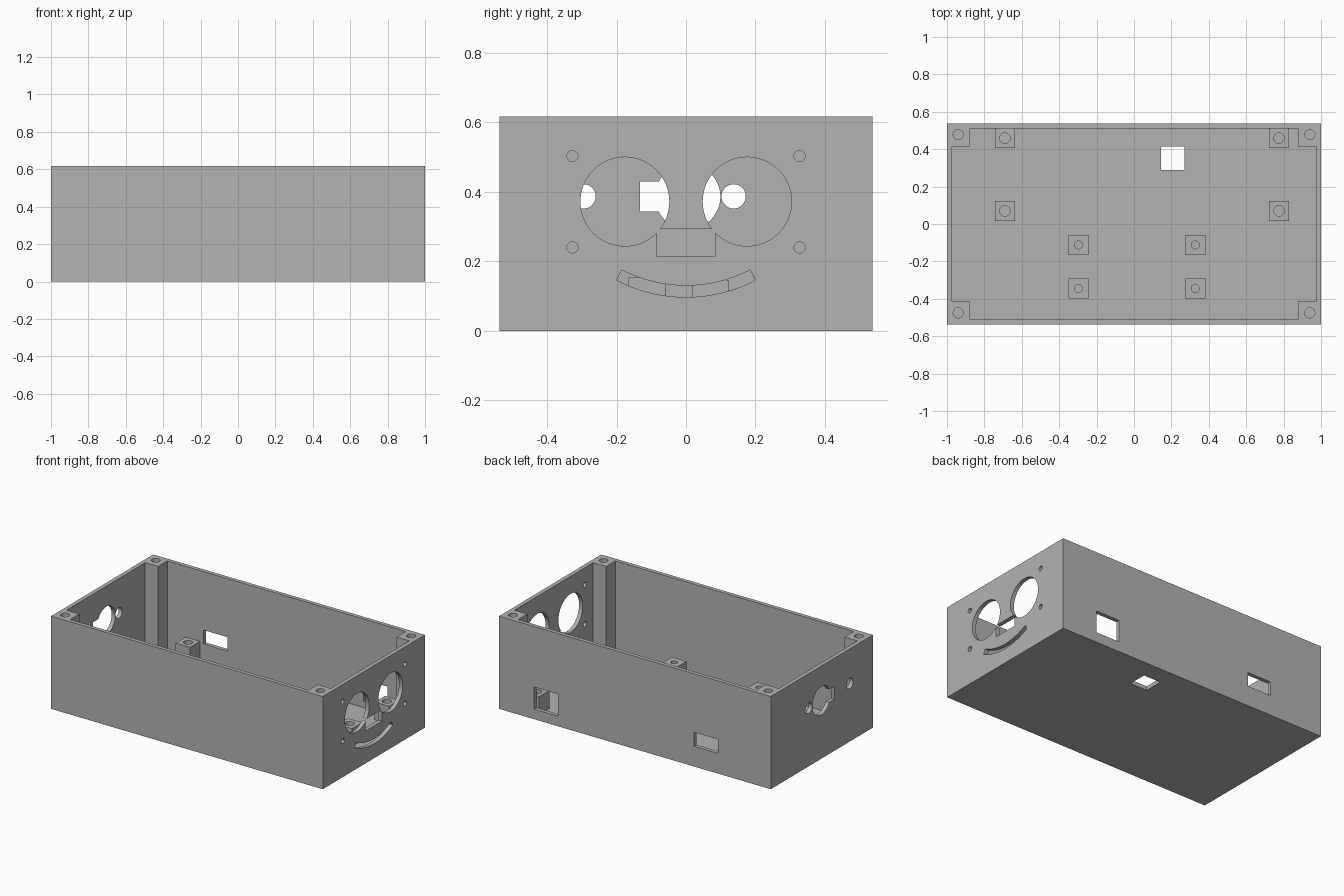
import bpy, bmesh
from math import cos, sin, pi, radians

if "Cube" in bpy.data.objects:
    bpy.data.objects.remove(bpy.data.objects["Cube"], do_unlink=True)

GREY = (0.45, 0.45, 0.45, 1)
grey = bpy.data.materials.new("plain grey")
grey.use_nodes = True
grey.diffuse_color = GREY
grey.node_tree.nodes["Principled BSDF"].inputs["Base Color"].default_value = GREY

PLACE = {
    "x": lambda a, b, d: (d, a, b),
    "y": lambda a, b, d: (a, d, b),
    "z": lambda a, b, d: (a, b, d),
}


def prism(name, outline, axis, lo, hi):
    """Extrude a flat outline along an axis from lo to hi."""
    bm = bmesh.new()
    ends = [[bm.verts.new(PLACE[axis](a, b, d)) for a, b in outline] for d in (lo, hi)]
    bm.faces.new(ends[0])
    bm.faces.new(ends[1])
    n = len(outline)
    for i in range(n):
        j = (i + 1) % n
        bm.faces.new((ends[0][i], ends[0][j], ends[1][j], ends[1][i]))
    bmesh.ops.recalc_face_normals(bm, faces=bm.faces)
    mesh = bpy.data.meshes.new(name)
    bm.to_mesh(mesh)
    bm.free()
    mesh.materials.append(grey)
    obj = bpy.data.objects.new(name, mesh)
    bpy.context.collection.objects.link(obj)
    return obj


def rect(a0, a1, b0, b1):
    return [(a0, b0), (a1, b0), (a1, b1), (a0, b1)]


def disc(a, b, r, n=32):
    return [(a + r * cos(2 * pi * i / n), b + r * sin(2 * pi * i / n)) for i in range(n)]


def activate(obj):
    bpy.ops.object.select_all(action="DESELECT")
    obj.select_set(True)
    bpy.context.view_layer.objects.active = obj


def cut(target, outline, axis, lo, hi):
    """Remove a prism from the target."""
    cutter = prism("cutter", outline, axis, lo, hi)
    cutter.hide_render = True
    activate(target)
    mod = target.modifiers.new("cut", "BOOLEAN")
    mod.operation = "DIFFERENCE"
    mod.solver = "EXACT"
    mod.object = cutter
    bpy.ops.object.modifier_apply(modifier=mod.name)
    bpy.data.objects.remove(cutter, do_unlink=True)


def finish(obj):
    activate(obj)
    bpy.ops.object.shade_smooth_by_angle(angle=radians(25))


HALF_Y, TOP, FLOOR = 0.537, 0.617, 0.027

# Open case; the cross-shaped cavity leaves a square post in each corner
case = prism("case", rect(-1, 1, -HALF_Y, HALF_Y), "z", 0, TOP)
X, Y, PX, PY = 0.973, 0.511, 0.878, 0.414
cavity = [(-PX, -Y), (PX, -Y), (PX, -PY), (X, -PY), (X, PY), (PX, PY),
          (PX, Y), (-PX, Y), (-PX, PY), (-X, PY), (-X, -PY), (-PX, -PY)]
cut(case, cavity, "z", FLOOR, 1)

# Lid screw holes in the posts
for x in (-0.94, 0.94):
    for y in (-0.475, 0.478):
        cut(case, disc(x, y, 0.027), "z", 0.3, 1)

# Face panel: two eyes, nose notch, smile and four screw holes
for side in (-1, 1):
    cut(case, disc(side * 0.176, 0.372, 0.128, 64), "x", 0.9, 1.1)
    for z in (0.24, 0.503):
        cut(case, disc(side * 0.327, z, 0.016), "x", 0.9, 1.1)
cut(case, rect(-0.085, 0.085, 0.215, 0.293), "x", 0.9, 1.1)
angles = [radians(-27.5 + 55 * i / 24) for i in range(25)]
smile = [(0.433 * sin(t), 0.53 - 0.433 * cos(t)) for t in angles]
smile += [(0.4 * sin(t), 0.53 - 0.4 * cos(t)) for t in reversed(angles)]
cut(case, smile, "x", 0.9, 1.1)

# Connector panel: keyed round opening and two screw holes
cut(case, disc(0.005, 0.386, 0.094, 48), "x", -1.1, -0.9)
cut(case, rect(-0.133, 0, 0.343, 0.43), "x", -1.1, -0.9)
for y in (-0.295, 0.137):
    cut(case, disc(y, 0.387, 0.035), "x", -1.1, -0.9)

# Port openings in the back wall and the floor
cut(case, rect(0.566, 0.743, 0.067, 0.214), "y", 0.45, 0.6)
cut(case, rect(-0.61, -0.434, 0.135, 0.228), "y", 0.45, 0.6)
cut(case, rect(0.145, 0.27, 0.29, 0.415), "z", -0.1, 0.1)
finish(case)

# Board standoffs: square blocks with a bore
groups = [
    ("large_standoff", (-0.69, 0.775), (0.07, 0.459), 0.146, 0.028),
    ("small_standoff", (-0.297, 0.328), (-0.112, -0.345), 0.153, 0.021),
]
for name, xs, ys, top, bore in groups:
    for x in xs:
        for y in ys:
            block = prism(name, rect(x - 0.053, x + 0.053, y - 0.053, y + 0.053),
                          "z", FLOOR - 0.005, top)
            cut(block, disc(x, y, bore), "z", FLOOR, 0.3)
            finish(block)
